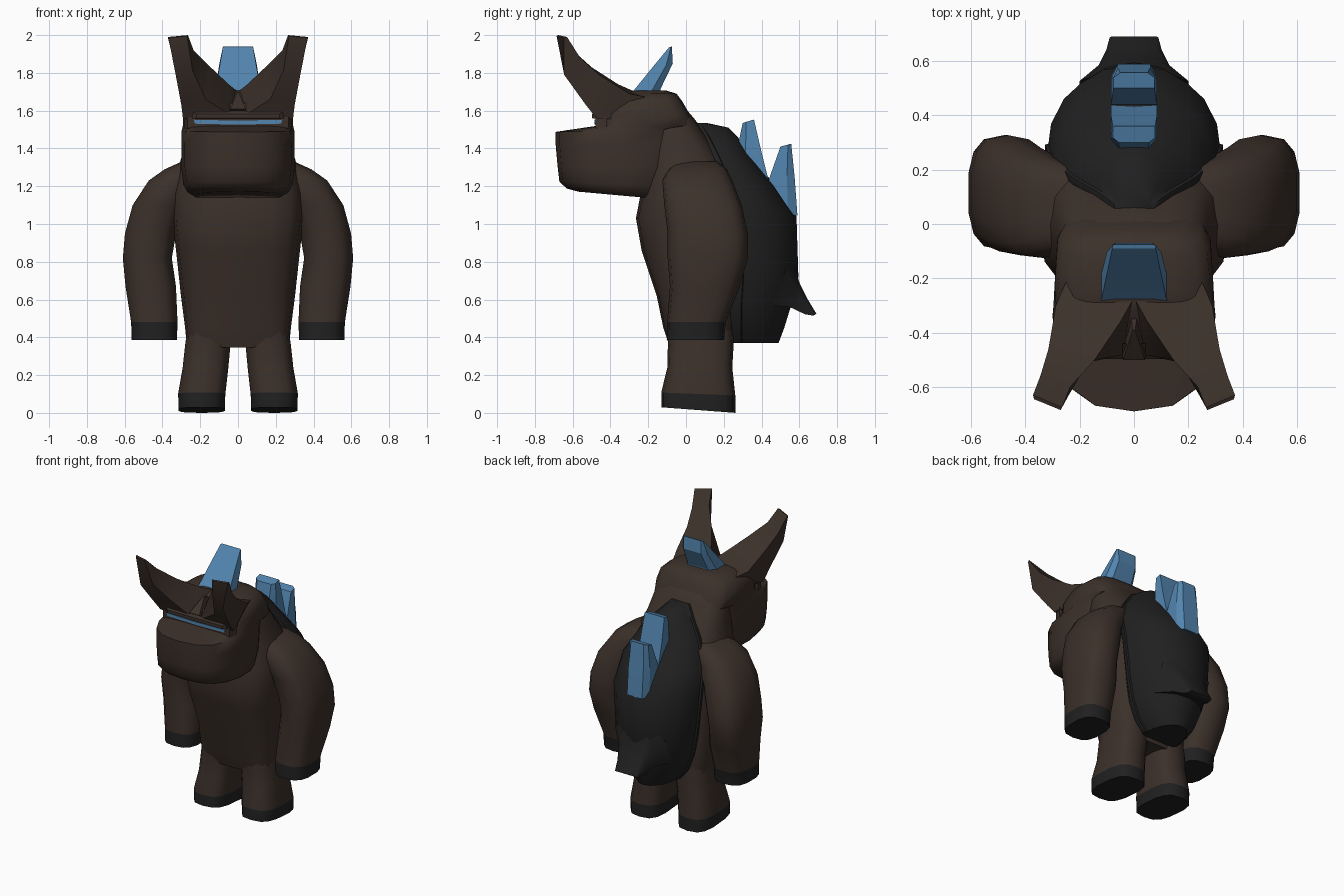
import bpy, bmesh, math


def material(name, color):
    m = bpy.data.materials.new(name)
    m.diffuse_color = (*color, 1)
    return m


BROWN = material("dark brown hide", (0.045, 0.030, 0.023))
BLACK = material("charcoal", (0.0145, 0.0145, 0.0145))
BLUE = material("crystal blue", (0.085, 0.235, 0.43))


def ring(z, cx, cy, hx, hy, p=2.8, tilt=0.0, n=14):
    """Rounded-square loop lying across z, optionally tilted along y."""
    pts = []
    for i in range(n):
        a = 2 * math.pi * i / n + math.pi / 2
        c, s = math.cos(a), math.sin(a)
        x = hx * math.copysign(abs(c) ** (2 / p), c)
        y = hy * math.copysign(abs(s) ** (2 / p), s)
        pts.append((cx + x, cy + y, z + tilt * y))
    return pts


def span(z, front, back, hx, p=2.8, tilt=0.0):
    return ring(z, 0, (front + back) / 2, hx, (back - front) / 2, p, tilt, 16)


def loft(name, rings, mats, angle=35, band=None, mirror=False):
    """Skin a stack of loops; faces below height 'band' use the second colour."""
    bm = bmesh.new()
    loops = [[bm.verts.new(p) for p in r] for r in rings]
    n = len(loops[0])
    for a, b in zip(loops, loops[1:]):
        for i in range(n):
            j = (i + 1) % n
            bm.faces.new((a[i], a[j], b[j], b[i]))
    bm.faces.new(loops[0])
    bm.faces.new(loops[-1])
    bmesh.ops.recalc_face_normals(bm, faces=bm.faces)
    if band is not None:
        for f in bm.faces:
            f.material_index = int(f.calc_center_median().z < band)
    me = bpy.data.meshes.new(name)
    bm.to_mesh(me)
    bm.free()
    ob = bpy.data.objects.new(name, me)
    bpy.context.collection.objects.link(ob)
    for m in mats:
        me.materials.append(m)
    bpy.ops.object.select_all(action='DESELECT')
    ob.select_set(True)
    bpy.context.view_layer.objects.active = ob
    if angle:
        bpy.ops.object.shade_smooth_by_angle(angle=math.radians(angle))
    if mirror:
        md = ob.modifiers.new("mirror", 'MIRROR')
        md.use_mirror_merge = False
    return ob


# Torso and neck
loft("torso", [
    span(0.345, -0.085, 0.235, 0.270, 4.2),
    span(0.45, -0.12, 0.26, 0.280, 3.8),
    span(0.62, -0.155, 0.27, 0.302, 3),
    span(0.86, -0.235, 0.27, 0.328, 3),
    span(1.03, -0.265, 0.27, 0.347, 3),
    span(1.16, -0.24, 0.26, 0.347, 3),
    span(1.30, -0.22, 0.22, 0.315, 3),
    span(1.42, -0.22, 0.14, 0.28, 3),
    span(1.55, -0.22, 0.05, 0.26, 3),
    span(1.68, -0.25, -0.06, 0.20, 3)], [BROWN], 55)

# Head with heavy jaw, set-back face and flat crown
loft("head", [
    span(1.150, -0.57, -0.10, 0.235, 2.5, -0.09),
    span(1.168, -0.63, -0.07, 0.268, 2.5, -0.07),
    span(1.21, -0.67, -0.04, 0.290, 2.6, -0.04),
    span(1.30, -0.68, 0.0, 0.300, 2.6, -0.02),
    span(1.42, -0.69, 0.02, 0.300, 2.6),
    span(1.495, -0.69, 0.03, 0.298, 2.6, 0.02),
    span(1.52, -0.47, 0.04, 0.292, 4.5),
    span(1.58, -0.47, 0.02, 0.292, 4.5),
    span(1.65, -0.40, -0.02, 0.280, 3.8),
    span(1.69, -0.32, -0.05, 0.23, 3.4),
    span(1.708, -0.28, -0.11, 0.14, 3)], [BROWN], 58)

# Swept horns rising from the brow
loft("horn", [
    [(0, -0.27, 1.70), (0.215, -0.13, 1.655), (0.245, -0.28, 1.56), (0, -0.42, 1.56)],
    [(0.05, -0.36, 1.74), (0.288, -0.30, 1.69), (0.291, -0.47, 1.555), (0.03, -0.48, 1.57)],
    [(0.145, -0.50, 1.83), (0.315, -0.46, 1.79), (0.30, -0.53, 1.63), (0.17, -0.51, 1.66)],
    [(0.235, -0.60, 1.92), (0.345, -0.56, 1.88), (0.33, -0.645, 1.79), (0.24, -0.63, 1.81)],
    [(0.265, -0.675, 2.0), (0.372, -0.63, 1.99), (0.368, -0.645, 1.985), (0.27, -0.685, 1.995)],
], [BROWN], 35, mirror=True)


# Brow, nose wedge, visor frame and glowing visor slit
def rect(y, hx, z0, z1):
    return [(-hx, y, z0), (hx, y, z0), (hx, y, z1), (-hx, y, z1)]


loft("nose_wedge", [
    [(-0.04, -0.50, 1.61), (0.04, -0.50, 1.61), (0.05, -0.44, 1.57), (-0.05, -0.44, 1.57)],
    [(-0.004, -0.39, 1.70), (0.004, -0.39, 1.70), (0.01, -0.35, 1.68), (-0.01, -0.35, 1.68)],
], [BROWN], 0)
loft("brow", [rect(-0.497, 0.22, 1.560, 1.582), rect(-0.44, 0.285, 1.555, 1.64)], [BROWN], 0)
loft("visor_frame", [rect(-0.478, 0.268, 1.507, 1.567), rect(-0.42, 0.285, 1.49, 1.575)],
     [BROWN], 0)
loft("visor_slit", [
    [(-0.228, -0.484, 1.531), (0, -0.484, 1.526), (0.228, -0.484, 1.531),
     (0.235, -0.484, 1.552), (0, -0.484, 1.547), (-0.235, -0.484, 1.552)],
    [(-0.228, -0.476, 1.531), (0, -0.476, 1.526), (0.228, -0.476, 1.531),
     (0.235, -0.476, 1.552), (0, -0.476, 1.547), (-0.235, -0.476, 1.552)]], [BLUE], 0)

# Arms with charcoal hands
loft("arm", [
    ring(0.385, 0.443, 0.05, 0.122, 0.152),
    ring(0.48, 0.443, 0.055, 0.125, 0.155),
    ring(0.67, 0.462, 0.10, 0.136, 0.185),
    ring(0.82, 0.480, 0.115, 0.132, 0.212),
    ring(0.95, 0.463, 0.115, 0.138, 0.212),
    ring(1.10, 0.42, 0.09, 0.140, 0.205),
    ring(1.23, 0.335, 0.06, 0.140, 0.185),
    ring(1.29, 0.27, 0.06, 0.12, 0.155),
    ring(1.33, 0.22, 0.06, 0.08, 0.11)], [BROWN, BLACK], 48, band=0.46, mirror=True)

# Legs with charcoal feet
loft("leg", [
    ring(0.015, 0.192, 0.065, 0.124, 0.196, 3, -0.075),
    ring(0.10, 0.192, 0.065, 0.127, 0.196, 3, -0.04),
    ring(0.24, 0.172, 0.073, 0.123, 0.172, 3),
    ring(0.36, 0.160, 0.078, 0.122, 0.174, 3),
    ring(0.46, 0.150, 0.075, 0.118, 0.174, 3)], [BROWN, BLACK], 45, band=0.08, mirror=True)

# Faceted back shell with a raised rim
ARC = [(1, 0), (0.97, 0.25), (0.82, 0.57), (0.62, 0.77), (0.36, 0.94)]


def shell_ring(z, rim, back, hx):
    half = [(hx * 0.9, rim - 0.05), (hx + 0.012, rim), (hx + 0.012, rim + 0.022)]
    y0 = rim + 0.026
    half += [(hx * u, y0 + (back - y0) * v) for u, v in ARC]
    return ([(x, y, z) for x, y in half] + [(0, back, z)]
            + [(-x, y, z) for x, y in reversed(half)])


loft("back_shell", [
    shell_ring(0.37, 0.27, 0.49, 0.13),
    shell_ring(0.45, 0.27, 0.52, 0.20),
    shell_ring(0.58, 0.27, 0.56, 0.25),
    shell_ring(0.72, 0.28, 0.595, 0.285),
    shell_ring(1.04, 0.27, 0.585, 0.315),
    shell_ring(1.20, 0.22, 0.475, 0.300),
    shell_ring(1.36, 0.15, 0.345, 0.215),
    shell_ring(1.46, 0.10, 0.275, 0.13),
    shell_ring(1.51, 0.07, 0.225, 0.085),
    shell_ring(1.535, 0.05, 0.11, 0.06)], [BLACK], 45)


# Bevelled slab section running between two (y, z) points
def slab(front, back, hx_front, hx_back):
    (y0, z0), (y1, z1) = front, back
    ym, zm = y0 + (y1 - y0) * 0.7, z0 + (z1 - z0) * 0.7
    return [(-hx_front, y0, z0), (hx_front, y0, z0), (hx_front, ym, zm),
            (hx_back, y1, z1), (-hx_back, y1, z1), (-hx_front, ym, zm)]


# Short tail spike flaring out of the foot of the shell
loft("tail_spike", [
    slab((0.45, 0.57), (0.56, 0.84), 0.20, 0.10),
    slab((0.55, 0.56), (0.60, 0.69), 0.13, 0.09),
    slab((0.63, 0.522), (0.645, 0.60), 0.102, 0.085),
    slab((0.675, 0.515), (0.69, 0.525), 0.09, 0.085)], [BLACK], 75)

# Crystals on the crown and down the back
loft("crown_crystal", [
    slab((-0.31, 1.67), (-0.14, 1.66), 0.128, 0.08),
    slab((-0.27, 1.715), (-0.135, 1.715), 0.118, 0.08),
    slab((-0.185, 1.82), (-0.07, 1.85), 0.10, 0.07),
    slab((-0.09, 1.935), (-0.075, 1.94), 0.08, 0.07)], [BLUE], 20)
loft("upper_back_crystal", [
    slab((0.45, 1.18), (0.26, 1.24), 0.085, 0.055),
    slab((0.40, 1.38), (0.28, 1.44), 0.085, 0.055),
    slab((0.36, 1.553), (0.30, 1.535), 0.078, 0.055)], [BLUE], 20)
loft("lower_back_crystal", [
    slab((0.42, 1.06), (0.59, 1.045), 0.085, 0.06),
    slab((0.44, 1.24), (0.575, 1.25), 0.085, 0.06),
    slab((0.50, 1.41), (0.557, 1.425), 0.075, 0.05)], [BLUE], 20)
